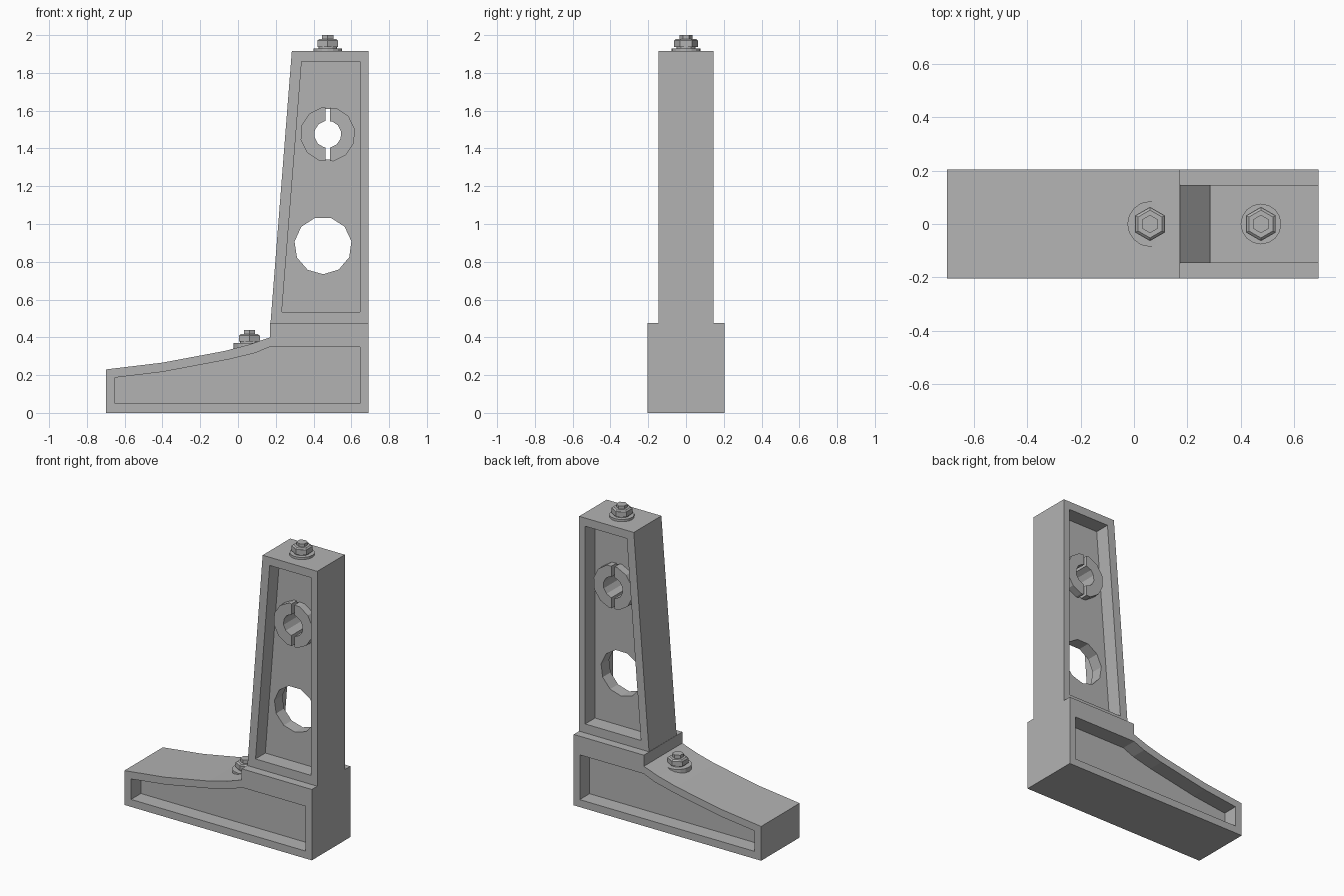
import bpy
import bmesh
import math
from mathutils import Matrix

cube = bpy.data.objects.get("Cube")
if cube:
    bpy.data.objects.remove(cube)

grey = bpy.data.materials.new("cast grey")
grey.use_nodes = True
COLOUR = (0.45, 0.45, 0.45, 1)
grey.diffuse_color = COLOUR
grey.node_tree.nodes["Principled BSDF"].inputs["Base Color"].default_value = COLOUR


def finish(name, bm):
    bmesh.ops.recalc_face_normals(bm, faces=bm.faces)
    mesh = bpy.data.meshes.new(name)
    bm.to_mesh(mesh)
    bm.free()
    mesh.materials.append(grey)
    ob = bpy.data.objects.new(name, mesh)
    bpy.context.collection.objects.link(ob)
    return ob


def slab(name, profile, y0, y1):
    """Extrude an (x, z) profile from y0 to y1."""
    bm = bmesh.new()
    face = bm.faces.new([bm.verts.new((x, y0, z)) for x, z in profile])
    out = bmesh.ops.extrude_face_region(bm, geom=[face])
    verts = [v for v in out["geom"] if isinstance(v, bmesh.types.BMVert)]
    bmesh.ops.translate(bm, verts=verts, vec=(0, y1 - y0, 0))
    return finish(name, bm)


def circle(cx, cz, r, sides, start=0.0):
    step = math.tau / sides
    return [(cx + r * math.cos(start + i * step), cz + r * math.sin(start + i * step))
            for i in range(sides)]


def box(x0, x1, z0, z1):
    return [(x0, z0), (x1, z0), (x1, z1), (x0, z1)]


def cut(ob, cutter):
    cutter.hide_render = True
    mod = ob.modifiers.new("cut", "BOOLEAN")
    mod.operation = "DIFFERENCE"
    mod.solver = "EXACT"
    mod.object = cutter
    bpy.context.view_layer.objects.active = ob
    bpy.ops.object.modifier_apply(modifier=mod.name)
    bpy.data.objects.remove(cutter)


def pockets(ob, profile, web, outer):
    """Hollow the front and back, leaving a central web."""
    for y0, y1 in ((-outer - 0.1, -web), (web, outer + 0.1)):
        cut(ob, slab("pocket_cutter", profile, y0, y1))


def disc(name, x, z0, z1, r, sides, tip=None):
    bm = bmesh.new()
    bmesh.ops.create_cone(bm, cap_ends=True, segments=sides, radius1=r,
                          radius2=r if tip is None else tip, depth=z1 - z0,
                          matrix=Matrix.Translation((x, 0, (z0 + z1) / 2)))
    return finish(name, bm)


# Foot with a curved toe and pocketed sides
HALF = 0.204
foot = slab("foot", [(-0.7, 0), (0.69, 0), (0.69, 0.4), (0.17, 0.4), (0.06, 0.362),
                     (-0.07, 0.328), (-0.4, 0.266), (-0.7, 0.23)], -HALF, HALF)
pockets(foot, [(-0.65, 0.05), (0.645, 0.05), (0.645, 0.35), (0.17, 0.35), (0.09, 0.317),
               (-0.05, 0.283), (-0.4, 0.217), (-0.65, 0.187)], 0.1, HALF)

# Flange and tapered column
slab("flange", box(0.17, 0.69, 0.4, 0.475), -HALF, HALF)
COL = 0.146
column = slab("column", [(0.172, 0.475), (0.69, 0.475), (0.69, 1.915), (0.285, 1.915)], -COL, COL)
pockets(column, [(0.232, 0.535), (0.645, 0.535), (0.645, 1.86), (0.337, 1.86)], 0.042, COL)

# Round window through the column web
cut(column, slab("window_cutter", circle(0.45, 0.886, 0.152, 11, 0.15), -0.3, 0.3))

# Split clamp collar seated in the column web
HX, HZ, HR = 0.475, 1.475, 0.146
cut(column, slab("seat_cutter", circle(HX, HZ, HR - 0.008, 12, 0.2), -0.3, 0.3))
collar = slab("split_collar", circle(HX, HZ, HR, 12, 0.2), -0.095, 0.095)
cut(collar, slab("bore_cutter", circle(HX, HZ, 0.072, 12, 0.2), -0.3, 0.3))
cut(collar, slab("slot_cutter", box(HX - 0.011, HX + 0.011, 1.2, 1.8), -0.3, 0.3))


# Washer, hexagonal nut and stud
def fastener(prefix, x, z0, z1, z2, z3, r):
    disc(prefix + "_washer", x, z0, z1, r, 16)
    disc(prefix + "_spacer", x, z1, z1 + 0.01, 0.05, 12)
    disc(prefix + "_nut", x, z1 + 0.008, z2 - 0.008, 0.064, 6)
    disc(prefix + "_nut_chamfer", x, z2 - 0.008, z2, 0.062, 6, 0.052)
    disc(prefix + "_stud", x, z2 - 0.01, z3, 0.034, 6)


fastener("top", 0.475, 1.91, 1.93, 1.98, 2.0, 0.076)
fastener("foot", 0.06, 0.34, 0.37, 0.417, 0.44, 0.085)
